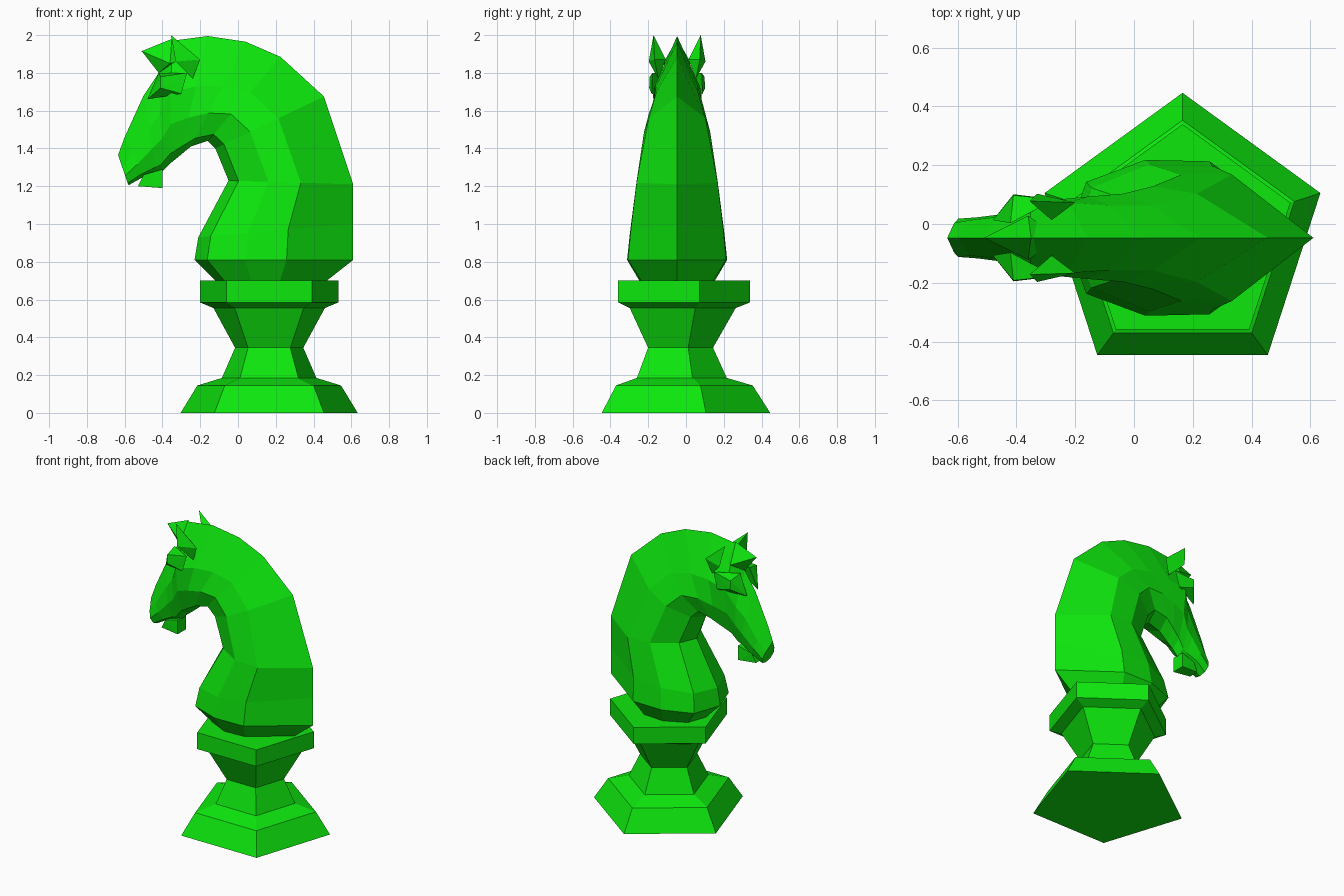
import bpy, bmesh, math

cube = bpy.data.objects.get("Cube")
if cube:
    bpy.data.objects.remove(cube)

CX, CY = 0.165, -0.047   # pedestal axis and the plane of symmetry

green = bpy.data.materials.new("bright green")
green.use_nodes = True
COLOR = (0.004, 0.8, 0.004, 1)
green.diffuse_color = COLOR
green.node_tree.nodes["Principled BSDF"].inputs["Base Color"].default_value = COLOR


def finish(name, bm):
    bmesh.ops.recalc_face_normals(bm, faces=bm.faces)
    mesh = bpy.data.meshes.new(name)
    bm.to_mesh(mesh)
    bm.free()
    mesh.materials.append(green)
    obj = bpy.data.objects.new(name, mesh)
    bpy.context.collection.objects.link(obj)
    return obj


def loft(name, rings):
    """Skin closed rings of equal length and cap both ends."""
    bm = bmesh.new()
    loops = [[bm.verts.new(p) for p in ring] for ring in rings]
    n = len(loops[0])
    for a, b in zip(loops, loops[1:]):
        for i in range(n):
            j = (i + 1) % n
            bm.faces.new((a[i], a[j], b[j], b[i]))
    bm.faces.new(loops[0])
    bm.faces.new(loops[-1])
    return finish(name, bm)


def hull(name, points, side=1):
    """Convex faceted piece; points are x, half width, z."""
    bm = bmesh.new()
    for x, w, z in points:
        bm.verts.new((x, CY + side * w, z))
    bmesh.ops.convex_hull(bm, input=bm.verts)
    return finish(name, bm)


# Five-sided turned pedestal: radius, height
profile = [(0.493, 0), (0.40, 0.145), (0.263, 0.185), (0.19, 0.345),
           (0.31, 0.555), (0.386, 0.585), (0.386, 0.70)]
angles = [math.pi / 2 + i * math.tau / 5 for i in range(5)]
loft("pedestal", [[(CX + r * math.cos(a), CY + r * math.sin(a), z) for a in angles]
                  for r, z in profile])

# Neck and head sections: throat point, crest point, half widths in between
STEPS = (0.08, 0.32, 0.58)
sections = [
    ((-0.12, 0.70), (0.47, 0.70), (0.13, 0.20, 0.19)),
    ((-0.23, 0.81), (0.61, 0.81), (0.19, 0.265, 0.26)),
    ((-0.21, 0.93), (0.61, 1.00), (0.17, 0.25, 0.245)),
    ((-0.05, 1.23), (0.61, 1.21), (0.12, 0.215, 0.215)),
    ((-0.12, 1.40), (0.455, 1.675), (0.10, 0.175, 0.15)),
    ((-0.16, 1.44), (0.225, 1.885), (0.10, 0.15, 0.11)),
    ((-0.25, 1.41), (0.04, 1.965), (0.10, 0.14, 0.11)),
    ((-0.31, 1.36), (-0.16, 1.995), (0.08, 0.13, 0.12)),
    ((-0.36, 1.32), (-0.35, 1.97), (0.06, 0.11, 0.13)),
    ((-0.40, 1.28), (-0.42, 1.80), (0.05, 0.085, 0.09)),
    ((-0.43, 1.27), (-0.50, 1.68), (0.045, 0.08, 0.07)),
    ((-0.50, 1.25), (-0.60, 1.46), (0.055, 0.07, 0.06)),
    ((-0.58, 1.205), (-0.635, 1.365), (0.045, 0.065, 0.05)),
]


def section_ring(throat, crest, widths):
    mid = [(throat[0] + t * (crest[0] - throat[0]), w,
            throat[1] + t * (crest[1] - throat[1])) for t, w in zip(STEPS, widths)]
    ring = [(throat[0], CY, throat[1])]
    ring += [(x, CY + w, z) for x, w, z in mid]
    ring.append((crest[0], CY, crest[1]))
    ring += [(x, CY - w, z) for x, w, z in reversed(mid)]
    return ring


loft("horse_neck_and_head", [section_ring(*s) for s in sections])

# Pointed forelock
hull("forelock", [(-0.51, 0, 1.915), (-0.35, 0, 1.98), (-0.42, 0, 1.80),
                  (-0.36, 0.075, 1.85), (-0.36, -0.075, 1.85), (-0.25, 0, 1.88)])

# Lower lip
hull("lower_lip", [(x, s * w, z) for s in (1, -1) for x, w, z in
                   ((-0.53, 0.035, 1.20), (-0.40, 0.045, 1.19),
                    (-0.40, 0.045, 1.29), (-0.50, 0.04, 1.26))])

# Paired ears and brows
for side, label in ((1, "back"), (-1, "front")):
    hull("ear_" + label, [(-0.355, 0.125, 2.0), (-0.20, 0.12, 1.87),
                          (-0.24, 0.10, 1.77), (-0.33, 0.15, 1.86),
                          (-0.28, 0.06, 1.87)], side)
    hull("brow_" + label, [(-0.42, 0.05, 1.80), (-0.41, 0.148, 1.72),
                           (-0.41, 0.145, 1.78), (-0.30, 0.135, 1.69),
                           (-0.27, 0.13, 1.80), (-0.48, 0.06, 1.66)], side)
